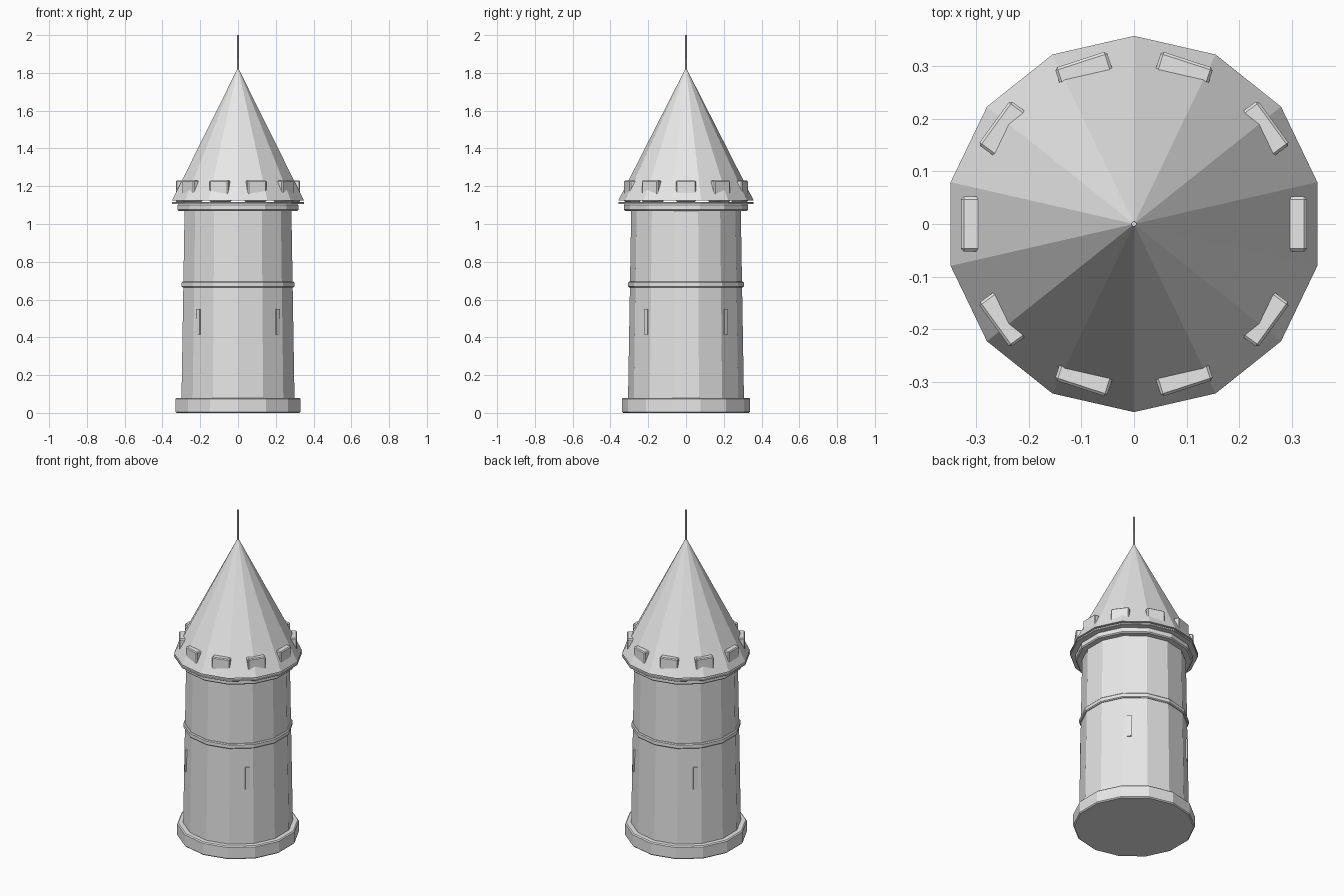
import bpy, bmesh, math
from mathutils import Matrix, Vector

if "Cube" in bpy.data.objects:
    bpy.data.objects.remove(bpy.data.objects["Cube"])

SIDES = 14

stone = bpy.data.materials.new("plain_grey")
stone.diffuse_color = (0.8, 0.8, 0.8, 1.0)
stone.use_nodes = True
stone.node_tree.nodes["Principled BSDF"].inputs["Base Color"].default_value = stone.diffuse_color


def finish(name, bm):
    bmesh.ops.recalc_face_normals(bm, faces=bm.faces)
    mesh = bpy.data.meshes.new(name)
    bm.to_mesh(mesh)
    bm.free()
    mesh.materials.append(stone)
    obj = bpy.data.objects.new(name, mesh)
    bpy.context.collection.objects.link(obj)
    return obj


def lathe(name, profile, sides=SIDES):
    """Closed faceted solid from (radius, z) pairs; a corner points to +y."""
    bm = bmesh.new()
    rings = []
    for r, z in profile:
        if r == 0:
            rings.append([bm.verts.new((0, 0, z))] * sides)
            continue
        angles = [math.pi / 2 + math.tau * i / sides for i in range(sides)]
        rings.append([bm.verts.new((r * math.cos(a), r * math.sin(a), z)) for a in angles])
    for low, high in zip(rings, rings[1:]):
        for i in range(sides):
            j = (i + 1) % sides
            corners = [low[i], low[j], high[j], high[i]]
            bm.faces.new(list(dict.fromkeys(corners)))
    for ring in (rings[0], rings[-1]):
        if len(set(ring)) > 1:
            bm.faces.new(ring)
    return finish(name, bm)


def band(name, r, z0, z1, bevel):
    """Horizontal course with chamfered rims."""
    return lathe(name, [(r - bevel, z0), (r, z0 + bevel), (r, z1 - bevel), (r - bevel, z1)])


def radial_box(name, angle, r0, r1, width, z0, z1, bevel=0):
    """Box facing outward at the given angle, optionally chamfered."""
    bm = bmesh.new()
    bmesh.ops.create_cube(bm, size=1)
    bmesh.ops.scale(bm, vec=(r1 - r0, width, z1 - z0), verts=bm.verts)
    if bevel:
        bmesh.ops.bevel(bm, geom=bm.edges[:], offset=bevel, segments=1, affect='EDGES')
    bmesh.ops.translate(bm, vec=Vector(((r0 + r1) / 2, 0, (z0 + z1) / 2)), verts=bm.verts)
    bmesh.ops.rotate(bm, cent=(0, 0, 0), matrix=Matrix.Rotation(angle, 3, 'Z'), verts=bm.verts)
    return finish(name, bm)


# Tower shaft and its stone courses
band("base_plinth", 0.34, 0.0, 0.08, 0.006)
lathe("tower_shaft", [(0.307, 0.07), (0.29, 1.08)])
band("middle_band", 0.306, 0.665, 0.695, 0.005)
band("upper_ledge", 0.328, 1.07, 1.107, 0.006)
band("parapet_floor", 0.358, 1.105, 1.117, 0.002)

# Conical roof and spire
lathe("roof", [(0.358, 1.125), (0, 1.828)])
lathe("spire", [(0.006, 1.80), (0.005, 2.0)], 8)

# Battlements around the roof edge
for i in range(10):
    radial_box(f"battlement_{i + 1}", math.tau * i / 10, 0.268, 0.329, 0.104, 1.117, 1.23, 0.005)

# Arrow slits on the four diagonals
for i in range(4):
    radial_box(f"arrow_slit_{i + 1}", math.radians(45 + 90 * i), 0.287, 0.302, 0.024, 0.415, 0.55)
